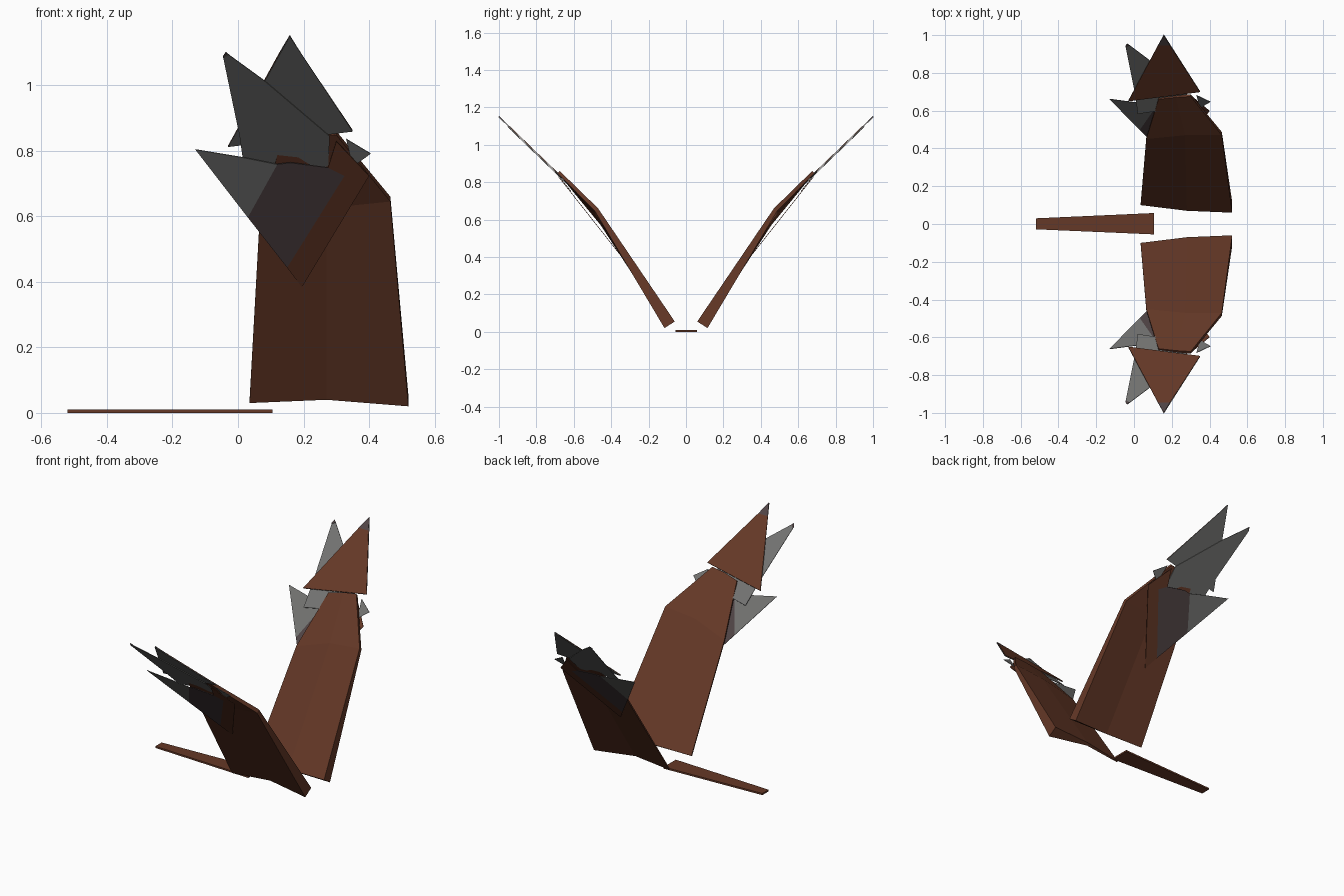
import bpy
import bmesh
from mathutils import Vector

if "Cube" in bpy.data.objects:
    bpy.data.objects.remove(bpy.data.objects["Cube"], do_unlink=True)


def material(name, rgb):
    mat = bpy.data.materials.new(name)
    mat.use_nodes = True
    mat.diffuse_color = (*rgb, 1)
    mat.node_tree.nodes["Principled BSDF"].inputs["Base Color"].default_value = (*rgb, 1)
    return mat


BROWN = material("feather brown", (0.13, 0.04, 0.02))
GREY = material("feather grey", (0.17, 0.17, 0.165))
DUSK = material("dusky purple", (0.08, 0.058, 0.06))


def loft(name, loops, mat, mirror=True):
    """Join equal loops of points into a closed solid, mirrored across y."""
    bm = bmesh.new()
    rings = [[bm.verts.new(p) for p in loop] for loop in loops]
    count = len(rings[0])
    for a, b in zip(rings, rings[1:]):
        for i in range(count):
            j = (i + 1) % count
            bm.faces.new((a[i], a[j], b[j], b[i]))
    bm.faces.new(rings[0][::-1])
    bm.faces.new(rings[-1])
    bmesh.ops.recalc_face_normals(bm, faces=bm.faces)
    mesh = bpy.data.meshes.new(name)
    bm.to_mesh(mesh)
    bm.free()
    mesh.materials.append(mat)
    obj = bpy.data.objects.new(name, mesh)
    bpy.context.collection.objects.link(obj)
    if mirror:
        mod = obj.modifiers.new("Mirror", "MIRROR")
        mod.use_axis = (False, True, False)
    return obj


def plate(name, outline, mat, plane, drop):
    """Thin feather plate: x, z outline laid on a sloping plane."""
    slope, base = plane
    normal = Vector((0, slope, -1)).normalized()
    flat = [Vector((x, (z - base) / slope, z)) for x, z in outline]
    loft(name, [[p + normal * d for p in flat] for d in (drop, drop + 0.003)], mat)


# Wing panels: thick leading edge, hollow underside, thin trailing edge
root = [(0.52, 0.06, 0.055), (0.28, 0.07, 0.05), (0.035, 0.10, 0.034),
        (0.035, 0.106, 0.03), (0.27, 0.085, 0.04), (0.52, 0.115, 0.02)]
bend = [(0.465, 0.47, 0.66), (0.27, 0.47, 0.64), (0.065, 0.45, 0.575),
        (0.065, 0.456, 0.57), (0.27, 0.483, 0.625), (0.465, 0.487, 0.645)]
end = [(0.30, 0.675, 0.86), (0.22, 0.67, 0.85), (0.13, 0.66, 0.83),
       (0.13, 0.666, 0.825), (0.22, 0.678, 0.842), (0.30, 0.687, 0.848)]
loft("wing_panel", [root, bend, end], BROWN)

# Covert feathers lying against the underside
COVERT = (1.265, -0.018)
plate("covert_grey_feather",
      [(-0.13, 0.81), (0.03, 0.603), (0.12, 0.765), (0.02, 0.785)], GREY, COVERT, 0.008)
plate("covert_dusky_feather",
      [(0.03, 0.603), (0.15, 0.45), (0.325, 0.73), (0.275, 0.755), (0.16, 0.77), (0.12, 0.765)],
      DUSK, COVERT, 0.008)
plate("covert_brown_edge",
      [(0.15, 0.45), (0.195, 0.39), (0.37, 0.68), (0.40, 0.73), (0.30, 0.835),
       (0.275, 0.755), (0.325, 0.73)], BROWN, COVERT, 0.008)
plate("covert_small_spike",
      [(0.405, 0.795), (0.33, 0.84), (0.35, 0.755)], GREY, COVERT, 0.004)

# Wing-tip feathers: brown above, grey below
TIP = (0.965, 0.187)
plate("tip_feather_top",
      [(-0.03, 0.815), (0.35, 0.862), (0.19, 1.10), (0.127, 1.10)], BROWN, TIP, -0.002)
plate("tip_feather_point",
      [(0.127, 1.10), (0.19, 1.10), (0.158, 1.152)], DUSK, TIP, -0.002)
plate("tip_feather_underside",
      [(-0.03, 0.815), (0.35, 0.862), (0.158, 1.152)], GREY, TIP, 0.002)
plate("side_tip_feather",
      [(-0.045, 1.09), (-0.03, 1.10), (0.08, 1.02), (0.28, 0.85), (0.275, 0.755),
       (0.16, 0.765), (0.02, 0.745), (0.005, 0.85)], GREY, TIP, 0.006)
plate("side_tip_point",
      [(-0.046, 1.092), (-0.037, 1.105), (-0.025, 1.095), (-0.044, 1.085)], DUSK, TIP, 0.004)

# Tapered tail board
tail = [(-0.52, -0.028), (0.105, -0.055), (0.105, 0.058), (-0.52, 0.03)]
loft("tail_board", [[(x, y, z) for x, y in tail] for z in (0, 0.01)], BROWN, mirror=False)
